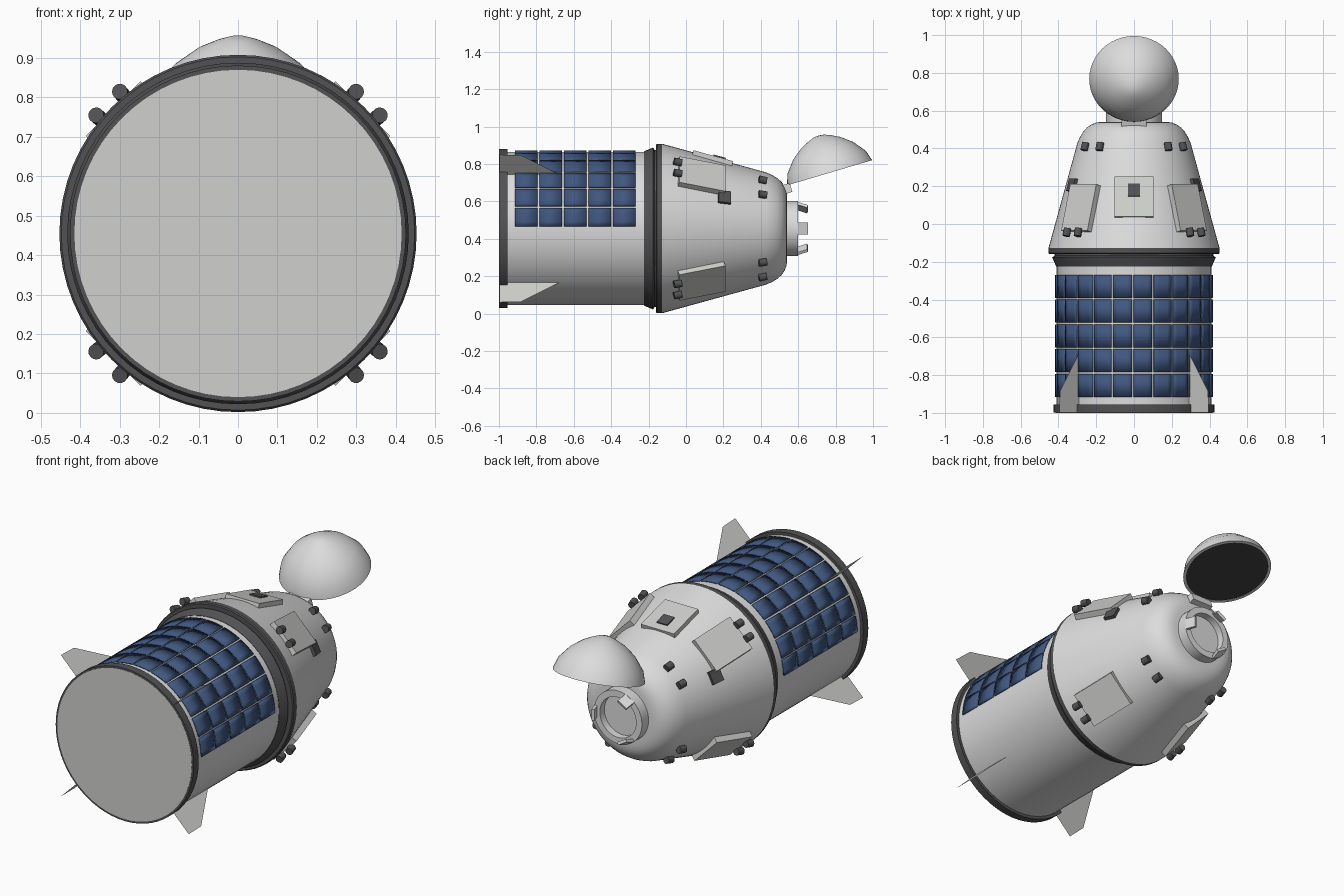
import bpy, bmesh, math
from mathutils import Matrix, Vector

cube = bpy.data.objects.get("Cube")
if cube:
    bpy.data.objects.remove(cube)

CZ = 0.455                      # height of the long axis
SLOPE = math.atan(0.275)        # taper of the capsule wall
AXIS = Matrix.Translation((0, 0, CZ))


def material(name, rgb, rough=0.6):
    m = bpy.data.materials.new(name)
    m.use_nodes = True
    m.diffuse_color = (*rgb, 1)
    bsdf = m.node_tree.nodes["Principled BSDF"]
    bsdf.inputs["Base Color"].default_value = (*rgb, 1)
    bsdf.inputs["Roughness"].default_value = rough
    return m


WHITE = material("hull white", (0.72, 0.72, 0.72))
PALE = material("pale grey", (0.63, 0.64, 0.61))
DARK = material("dark grey", (0.085, 0.085, 0.09))
CHAR = material("charcoal", (0.045, 0.045, 0.05))
BLUE = material("solar blue", (0.052, 0.095, 0.215))


def finish(name, bm, mat, matrix=None, smooth=False, normals=True):
    if normals:
        bmesh.ops.recalc_face_normals(bm, faces=bm.faces[:])
    me = bpy.data.meshes.new(name)
    bm.to_mesh(me)
    bm.free()
    me.materials.append(mat)
    ob = bpy.data.objects.new(name, me)
    bpy.context.collection.objects.link(ob)
    if matrix is not None:
        ob.matrix_world = matrix
    if smooth:
        bpy.ops.object.select_all(action='DESELECT')
        ob.select_set(True)
        bpy.context.view_layer.objects.active = ob
        bpy.ops.object.shade_smooth_by_angle(angle=math.radians(32))
    return ob


def lathe(name, profile, mat, matrix=AXIS, seg=64):
    """Revolve (y, radius) points round the local Y axis."""
    bm = bmesh.new()
    rings = []
    for y, r in profile:
        rings.append([bm.verts.new((r * math.cos(2 * math.pi * i / seg), y,
                                    r * math.sin(2 * math.pi * i / seg))) for i in range(seg)])
    for a, b in zip(rings, rings[1:]):
        for i in range(seg):
            j = (i + 1) % seg
            bm.faces.new((a[i], a[j], b[j], b[i]))
    bmesh.ops.remove_doubles(bm, verts=bm.verts[:], dist=1e-5)
    return finish(name, bm, mat, matrix, smooth=True)


def on_hull(deg, y, r, tilt=-SLOPE):
    """Frame on the hull: X tangent, Y along the wall, Z outward."""
    return (AXIS @ Matrix.Rotation(math.radians(90 - deg), 4, 'Y')
            @ Matrix.Translation((0, y, r)) @ Matrix.Rotation(tilt, 4, 'X'))


def cone_r(y):
    return 0.453 - 0.275 * (y + 0.128)


def box(name, size, mat, matrix):
    bm = bmesh.new()
    bmesh.ops.create_cube(bm, size=1)
    bmesh.ops.scale(bm, vec=Vector(size), verts=bm.verts[:])
    return finish(name, bm, mat, matrix)


# Service trunk and its rings
lathe("trunk", [(-0.99, 0), (-0.99, 0.41), (-0.2, 0.41), (-0.2, 0)], WHITE)
lathe("trunk_end_plate", [(-1.0, 0), (-1.0, 0.415), (-0.985, 0.415), (-0.985, 0)], PALE)
lathe("trunk_aft_ring", [(-0.999, 0.405), (-0.999, 0.426), (-0.955, 0.426),
                         (-0.955, 0.405), (-0.999, 0.405)], DARK)
lathe("trunk_flare", [(-0.225, 0.40), (-0.225, 0.412), (-0.176, 0.433),
                      (-0.168, 0.42), (-0.15, 0.42)], DARK)

# Capsule
lathe("heat_shield", [(-0.16, 0), (-0.16, 0.448), (-0.154, 0.453),
                      (-0.128, 0.453), (-0.128, 0)], DARK)
lathe("capsule_hull", [(-0.128, 0), (-0.128, 0.453), (0.43, cone_r(0.43)), (0.46, 0.286),
                       (0.487, 0.270), (0.51, 0.250), (0.527, 0.226), (0.537, 0.20),
                       (0.541, 0.17), (0.541, 0)], WHITE)

# Docking port with three inward-leaning petals
lathe("docking_port", [(0.53, 0.148), (0.60, 0.148), (0.60, 0.112),
                       (0.56, 0.112), (0.56, 0)], WHITE, seg=48)
for k in range(3):
    box(f"docking_petal_{k + 1}", (0.062, 0.06, 0.016), WHITE,
        on_hull(120 * k, 0.622, 0.129, -0.35))

# Solar cells wrapped over the upper half of the trunk
bm = bmesh.new()
STEP, ROWS, SUB = 15, 5, 4
Y0, DY, GAP_Y, GAP_A = -0.92, 0.131, 0.0045, 0.65
for c in range(12):
    for row in range(ROWS):
        ya, yb = Y0 + row * DY + GAP_Y, Y0 + (row + 1) * DY - GAP_Y
        a0, a1 = c * STEP + GAP_A + 1, (c + 1) * STEP - GAP_A + 1
        if c == 11:
            a1 -= 2
        pairs = []
        for s in range(SUB + 1):
            t = math.radians(a0 + (a1 - a0) * s / SUB)
            x, z = 0.418 * math.cos(t), 0.418 * math.sin(t)
            pairs.append((bm.verts.new((x, ya, z)), bm.verts.new((x, yb, z))))
        for p, q in zip(pairs, pairs[1:]):
            bm.faces.new((p[0], p[1], q[1], q[0]))
cells = finish("solar_cells", bm, BLUE, AXIS, smooth=True)
mod = cells.modifiers.new("thickness", 'SOLIDIFY')
mod.thickness = 0.006
mod.offset = -1

# Paper-thin trunk fins on the diagonals
for k in range(4):
    bm = bmesh.new()
    outline = [(-0.672, 0.405), (-0.885, 0.555), (-0.998, 0.558), (-0.998, 0.405)]
    bm.faces.new([bm.verts.new((0, y, r)) for y, r in outline])
    finish(f"fin_{k + 1}", bm, PALE, on_hull(45 + 90 * k, 0, 0, 0), normals=False)


# Thruster pods and nozzles, repeated in four quadrants
def nozzle(name, deg, y, r):
    bm = bmesh.new()
    bmesh.ops.create_cone(bm, cap_ends=True, segments=14, radius1=0.02, radius2=0.02, depth=0.042)
    bmesh.ops.rotate(bm, verts=bm.verts[:], matrix=Matrix.Rotation(math.pi / 2, 3, 'X'))
    finish(name, bm, DARK, on_hull(deg, y, r), smooth=True)


for k, mid in enumerate((45, 135, 225, 315)):
    box(f"thruster_pod_{k + 1}", (0.196, 0.255, 0.06), PALE,
        on_hull(mid, 0.08, cone_r(0.08) - 0.011))
    for side in (-1, 1):
        tag = f"{k + 1}_{'a' if side < 0 else 'b'}"
        nozzle("aft_nozzle_" + tag, mid + 5.2 * side, -0.044, 0.463)
        nozzle("fore_nozzle_" + tag, mid + 10 * side, 0.41, 0.317)

# Side windows and the top hatch with its window
for name, deg in (("left_window", 27), ("right_window", 153)):
    box(name, (0.07, 0.068, 0.03), DARK, on_hull(deg, 0.205, cone_r(0.205) + 0.001))
box("top_hatch", (0.205, 0.22, 0.03), PALE, on_hull(90, 0.142, cone_r(0.142) - 0.004))
box("top_hatch_window", (0.066, 0.068, 0.02), DARK, on_hull(90, 0.178, cone_r(0.178) + 0.008))

# Open nose cover with a dark underside, and its hinge
tilt = Matrix.Translation((0, 0.768, 0.753)) @ Matrix.Rotation(math.radians(106.5), 4, 'X')
lathe("nose_cover", [(0.208, 0), (0.204, 0.03), (0.19, 0.065), (0.167, 0.11), (0.122, 0.168),
                     (0.057, 0.219), (0, 0.237), (0, 0.222), (0.01, 0.222), (0.01, 0)],
      WHITE, tilt, 48)
lathe("nose_cover_underside", [(0.012, 0), (0.012, 0.223), (0.002, 0.223), (0.002, 0)],
      CHAR, tilt, 48)
box("nose_cover_hinge", (0.13, 0.045, 0.05), WHITE,
    Matrix.Translation((0, 0.54, 0.668)) @ Matrix.Rotation(0.3, 4, 'X'))
